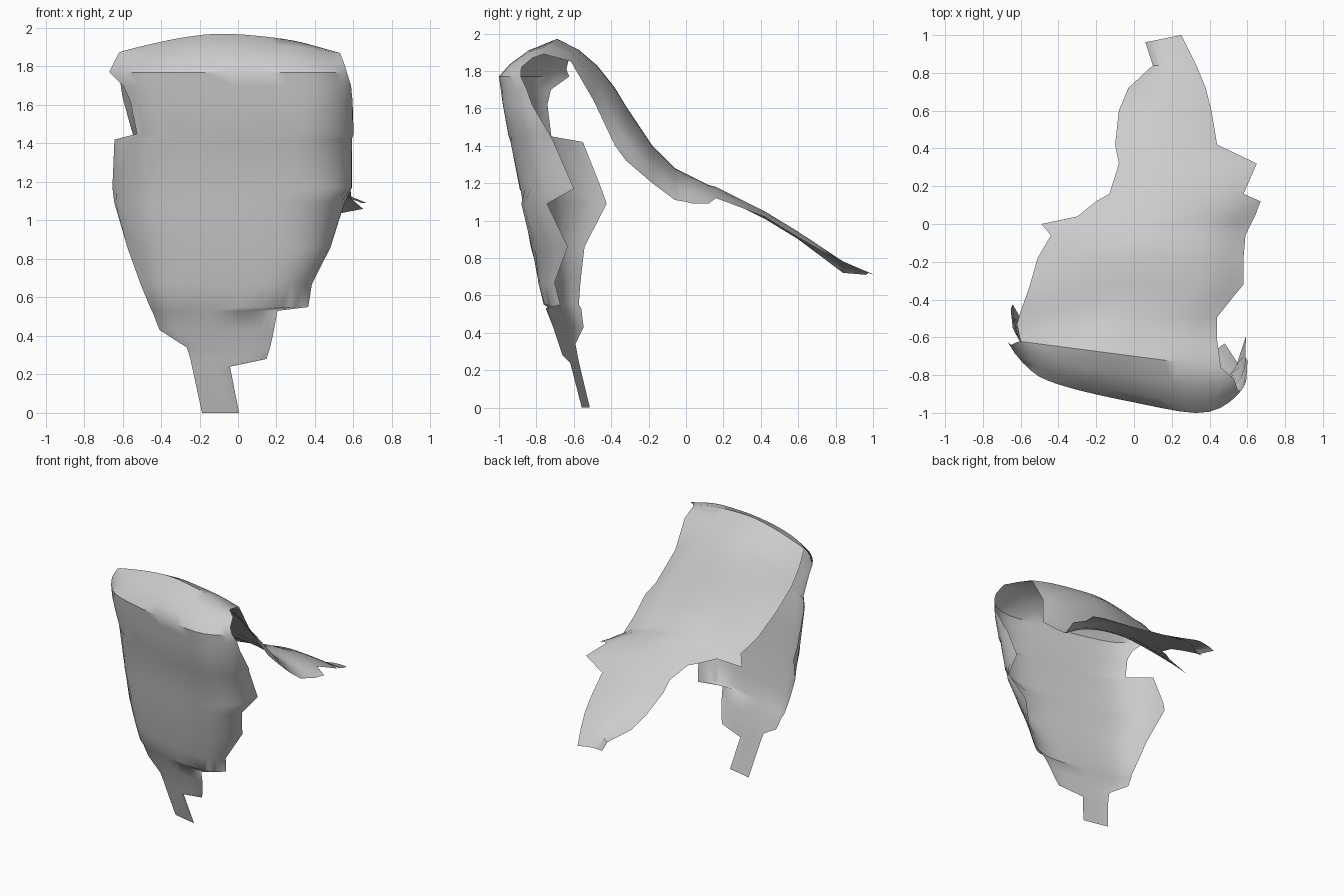
import bpy
import bmesh
from mathutils import Vector

COLUMNS = 18
FINE_STEPS = 240

cube = bpy.data.objects.get("Cube")
if cube:
    bpy.data.objects.remove(cube, do_unlink=True)


def make_material(name, colour):
    material = bpy.data.materials.new(name)
    material.use_nodes = True
    material.diffuse_color = colour
    shader = next(n for n in material.node_tree.nodes if n.type == 'BSDF_PRINCIPLED')
    shader.inputs["Base Color"].default_value = colour
    shader.inputs["Roughness"].default_value = 0.8
    return material


def spline_point(points, t):
    """Point on a Catmull-Rom curve through the given points, t from 0 to 1."""
    last = len(points) - 1
    position = t * last
    i = min(int(position), last - 1)
    f = position - i
    b, c = points[i], points[i + 1]
    a = points[i - 1] if i > 0 else b * 2 - c
    d = points[i + 2] if i + 2 <= last else c * 2 - b
    return (b * 2 + (c - a) * f + (a * 2 - b * 5 + c * 4 - d) * f ** 2
            + (b * 3 - a - c * 3 + d) * f ** 3) / 2


def resample(points, steps=COLUMNS):
    return [spline_point(points, i / steps) for i in range(steps + 1)]


def full_slice(z, left, right, front):
    """Untorn horizontal slice of the hanging front, both sides curling back."""
    width = right - left
    depth = width / 1.25

    def place(share, back):
        return Vector((left + share * width, front + back * depth, z))
    return resample([
        place(0.03, 0.65), place(0, 0.42), place(0.1, 0.23), place(0.24, 0.14),
        place(0.55, 0.05), place(0.81, 0), place(0.95, 0.08), place(1, 0.22),
        place(0.99, 0.5),
    ], FINE_STEPS)


def tail_section(z, left, right, front, cut_left, cut_right):
    """Slice torn off sideways at two x positions."""
    return resample([p for p in full_slice(z, left, right, front)
                     if cut_left <= p.x <= cut_right])


def panel_section(z, left, right, front, cut_left, cut_right):
    """Slice torn off on each curled side at a y position."""
    middle = (left + right) / 2
    return resample([p for p in full_slice(z, left, right, front)
                     if p.y <= (cut_left if p.x < middle else cut_right)])


def flap_section(y, tilt, left_x, left_z, crown_z, right_x, right_z, bow=0):
    """Upright slice of the rear flap, arched and drooping at its edges."""
    def place(share, drop, edge_z):
        x = left_x + share * (right_x - left_x)
        set_back = bow * (2 * share - 1) ** 4
        return Vector((x, y - tilt * x + set_back, crown_z + drop * (edge_z - crown_z)))
    return resample([
        place(0, 1, left_z),
        place(0.12, 0.65, left_z),
        place(0.28, 0.25, left_z),
        place(0.46, 0, left_z),
        place(0.65, 0.12, right_z),
        place(0.84, 0.45, right_z),
        place(1, 1, right_z),
    ])


# Torn tail: height, body left x, right x and front y, then cuts at left and right x
tail_rows = [
    (0, -.32, .2, -.57, -.19, .01),
    (.24, -.39, .28, -.65, -.24, -.04),
    (.28, -.41, .29, -.66, -.25, .15),
    (.34, -.43, .32, -.68, -.27, .17),
    (.43, -.48, .35, -.71, -.41, .19),
    (.53, -.51, .38, -.75, -.45, .21),
]

# Front panel: height, body left x, right x and front y, then cuts at left and right y
panel_rows = [
    (.55, -.53, .385, -.76, -.57, -.67),
    (.67, -.56, .41, -.79, -.56, -.7),
    (.86, -.61, .48, -.83, -.54, -.63),
    (1.09, -.64, .57, -.88, -.42, -.74),
    (1.17, -.65, .59, -.89, -.45, -.59),
    (1.42, -.65, .59, -.94, -.55, -.7),
    (1.45, -.65, .6, -.95, -.72, -.72),
    (1.62, -.69, .61, -.98, -.74, -.82),
    (1.7, -.7, .61, -.99, -.72, -.85),
    (1.77, -.69, .6, -1, -.62, -.88),
]

# Fold and rear flap: y, skew, left edge x and z, crown z, right edge x and z, bow
flap_rows = [
    (-.9, .2, -.65, 1.81, 1.84, .55, 1.82, .13),
    (-.81, .17, -.62, 1.87, 1.92, .53, 1.87, .08),
    (-.7, .13, -.6, 1.88, 1.97, .46, 1.89),
    (-.58, .08, -.62, 1.77, 1.91, .44, 1.85),
    (-.48, .03, -.6, 1.64, 1.83, .44, 1.64),
    (-.38, 0, -.57, 1.53, 1.71, .53, 1.4),
    (-.32, 0, -.55, 1.46, 1.61, .58, 1.32),
    (-.18, 0, -.51, 1.33, 1.4, .58, 1.2),
    (-.06, 0, -.44, 1.22, 1.28, .59, 1.11),
    (0, 0, -.49, 1.15, 1.25, .62, 1.1),
    (.04, 0, -.3, 1.18, 1.23, .64, 1.09),
    (.12, 0, -.2, 1.15, 1.19, .67, 1.09),
    (.16, 0, -.13, 1.13, 1.18, .58, 1.12),
    (.32, 0, -.08, 1.06, 1.1, .65, 1.06),
    (.42, 0, -.1, 1.01, 1.05, .44, 1.02),
    (.6, 0, -.08, .9, .94, .41, .91),
    (.72, 0, -.03, .81, .86, .38, .84),
    (.84, 0, .1, .72, .78, .33, .78),
    (.95, -.2, .06, .71, .72, .25, .71),
]

sections = [tail_section(*row) for row in tail_rows]
sections += [panel_section(*row) for row in panel_rows]
sections += [flap_section(*row) for row in flap_rows]

# Skin the slices into one draped sheet
bm = bmesh.new()
grid = [[bm.verts.new(p) for p in section] for section in sections]
for lower, upper in zip(grid, grid[1:]):
    for i in range(COLUMNS):
        bm.faces.new((lower[i], lower[i + 1], upper[i + 1], upper[i]))

mesh = bpy.data.meshes.new("draped_sheet")
bm.to_mesh(mesh)
bm.free()
mesh.materials.append(make_material("plain_grey", (0.6, 0.6, 0.6, 1)))
sheet = bpy.data.objects.new("draped_sheet", mesh)
bpy.context.collection.objects.link(sheet)

bpy.ops.object.select_all(action='DESELECT')
sheet.select_set(True)
bpy.context.view_layer.objects.active = sheet
bpy.ops.object.shade_smooth_by_angle(angle=0.7)
